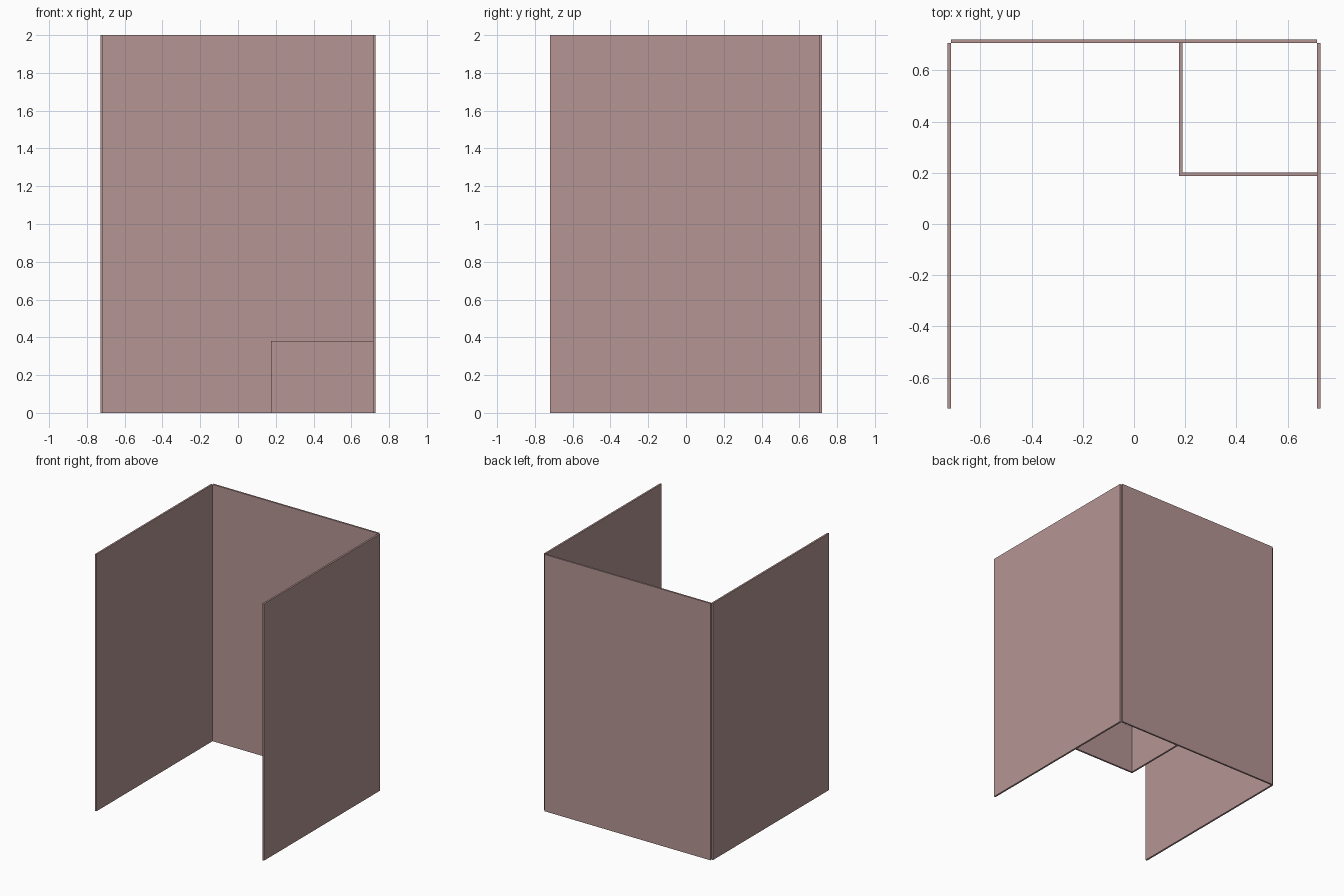
import bpy
import bmesh
from mathutils import Matrix, Vector

cube = bpy.data.objects.get("Cube")
if cube:
    bpy.data.objects.remove(cube, do_unlink=True)

# Single dusty rose finish
rose = bpy.data.materials.new("dusty_rose")
rose.use_nodes = True
colour = (0.46, 0.30, 0.295, 1.0)
rose.diffuse_color = colour
rose.node_tree.nodes["Principled BSDF"].inputs["Base Color"].default_value = colour


def panel(name, x, y, height):
    """Upright panel standing on the floor, from x and y ranges."""
    size = Vector((x[1] - x[0], y[1] - y[0], height))
    centre = Vector((sum(x) / 2, sum(y) / 2, height / 2))
    bm = bmesh.new()
    bmesh.ops.create_cube(bm, size=1, matrix=Matrix.LocRotScale(centre, None, size))
    mesh = bpy.data.meshes.new(name)
    bm.to_mesh(mesh)
    bm.free()
    mesh.materials.append(rose)
    obj = bpy.data.objects.new(name, mesh)
    bpy.context.collection.objects.link(obj)
    return obj


THICK = 0.014
INNER = 0.714            # half the clear width between the side walls
BACK = 0.721             # rear and front limits in y
BACK_INNER = BACK - THICK
TALL, LOW = 2.0, 0.38

# Three tall walls, open at the front and meeting edge to edge at the back
panel("back_wall", (-INNER, INNER), (BACK_INNER, BACK), TALL)
panel("right_wall", (-INNER - THICK, -INNER), (-BACK, BACK_INNER), TALL)
panel("left_wall", (INNER, INNER + THICK), (-BACK, BACK_INNER), TALL)

# Low enclosure in the rear left corner
box_x, box_y = 0.175, 0.187
panel("low_front_partition", (box_x, INNER), (box_y, box_y + THICK), LOW)
panel("low_side_partition", (box_x, box_x + THICK), (box_y + THICK, BACK_INNER), LOW)
